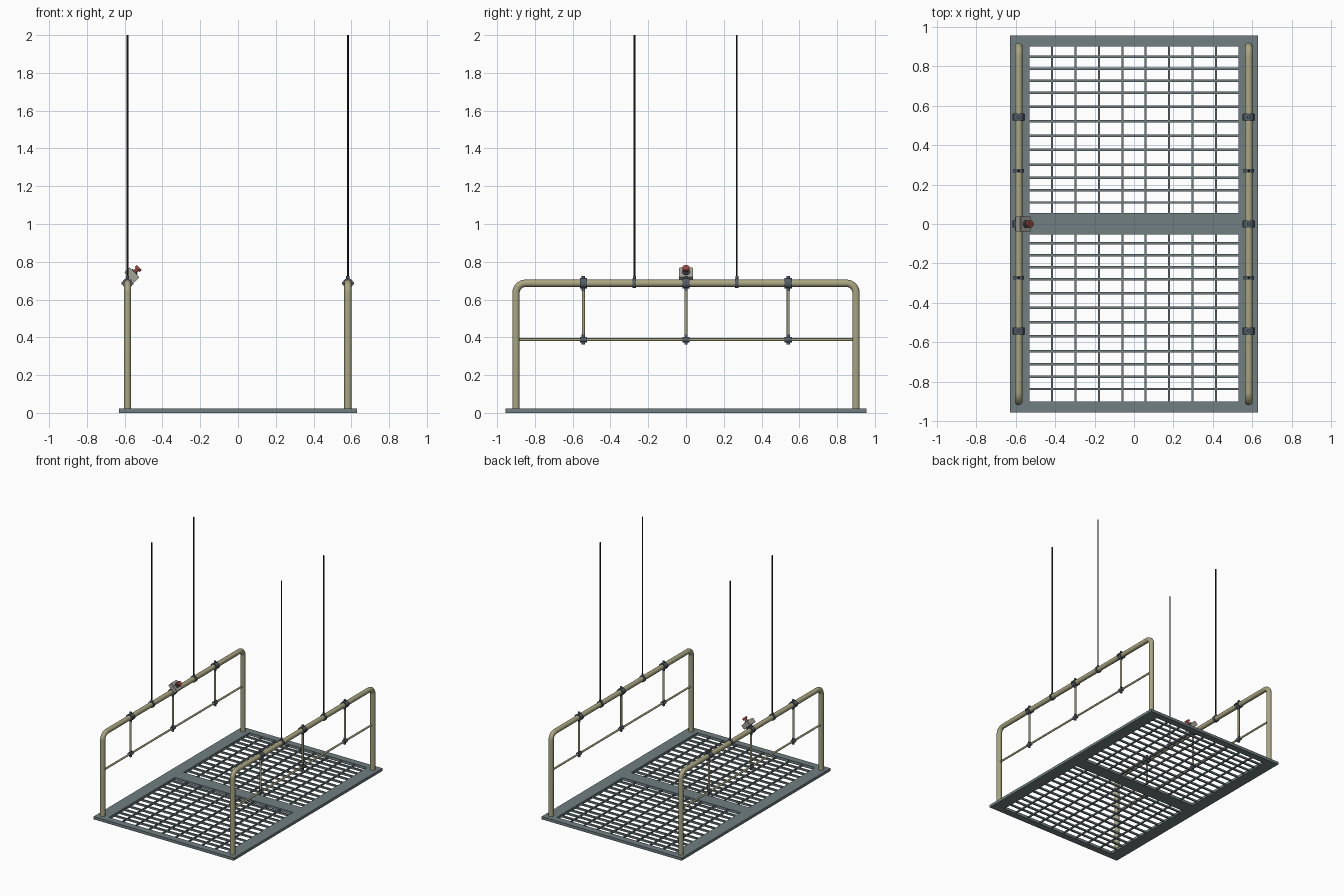
import bpy, bmesh, math
from mathutils import Vector

if "Cube" in bpy.data.objects:
    bpy.data.objects.remove(bpy.data.objects["Cube"])


def material(name, rgb):
    m = bpy.data.materials.new(name)
    m.diffuse_color = (*rgb, 1)
    m.use_nodes = True
    m.node_tree.nodes["Principled BSDF"].inputs["Base Color"].default_value = m.diffuse_color
    return m


STEEL = material("blue_grey_steel", (0.16, 0.21, 0.22))
KHAKI = material("khaki_paint", (0.40, 0.38, 0.22))
CLAMP = material("dark_steel", (0.09, 0.115, 0.14))
CABLE = material("black_cable", (0.02, 0.02, 0.022))
CREAM = material("box_grey", (0.38, 0.36, 0.31))
RED = material("button_red", (0.33, 0.06, 0.05))


def finish(name, bm, mat, smooth=True):
    bmesh.ops.recalc_face_normals(bm, faces=bm.faces)
    mesh = bpy.data.meshes.new(name)
    bm.to_mesh(mesh)
    bm.free()
    mesh.materials.append(mat)
    ob = bpy.data.objects.new(name, mesh)
    bpy.context.collection.objects.link(ob)
    if smooth:
        bpy.ops.object.select_all(action='DESELECT')
        ob.select_set(True)
        bpy.context.view_layer.objects.active = ob
        bpy.ops.object.shade_smooth_by_angle(angle=math.radians(40))
    return ob


def box(bm, centre, size):
    vs = bmesh.ops.create_cube(bm, size=1)["verts"]
    for v in vs:
        v.co = Vector(centre) + Vector(a * b for a, b in zip(v.co, size))
    return vs


def rod(name, a, b, r, mat, sides=16):
    a, b = Vector(a), Vector(b)
    bm = bmesh.new()
    bmesh.ops.create_cone(bm, cap_ends=True, segments=sides, radius1=r,
                          radius2=r, depth=(b - a).length)
    rot = (b - a).to_track_quat('Z', 'Y').to_matrix()
    for v in bm.verts:
        v.co = rot @ v.co + (a + b) / 2
    return finish(name, bm, mat)


# Floor frame with two openings
xs = [-0.63, -0.53, 0.53, 0.63]
ys = [-0.955, -0.9, -0.052, 0.056, 0.9, 0.955]
bm = bmesh.new()
grid = [[bm.verts.new((x, y, 0)) for y in ys] for x in xs]
for i in range(3):
    for j in range(5):
        if not (i == 1 and j in (1, 3)):
            bm.faces.new((grid[i][j], grid[i + 1][j], grid[i + 1][j + 1], grid[i][j + 1]))
top = bmesh.ops.extrude_face_region(bm, geom=bm.faces[:])["geom"]
bmesh.ops.translate(bm, vec=(0, 0, 0.022), verts=[g for g in top if isinstance(g, bmesh.types.BMVert)])
finish("floor_frame", bm, STEEL, False)

# Grating bars, same pattern in both openings
bm = bmesh.new()
pattern = (0.109, 0.172, 0.235, 0.301, 0.377, 0.448, 0.521, 0.595, 0.666, 0.726, 0.787, 0.848)
for y in pattern:
    for shift in (0, -0.946):
        box(bm, (0, y + shift, 0.013), (1.06, 0.012, 0.014))
finish("grating_cross_bars", bm, STEEL, False)
bm = bmesh.new()
for i in range(8):
    for y, length in ((0.478, 0.844), (-0.476, 0.848)):
        box(bm, ((i - 3.5) * 0.119, y, 0.010), (0.010, length, 0.012))
finish("grating_long_bars", bm, STEEL, False)


# Bent handrail tube
def handrail(name, x, y=0.9, z=0.686, bend=0.05, r=0.0195):
    path = [(x, -y, 0.01)]
    for sign in (-1, 1):
        for k in range(9):
            t = math.pi / 2 * k / 8
            if sign > 0:
                t = math.pi / 2 - t
            path.append((x, sign * (y - bend + bend * math.cos(t)), z - bend + bend * math.sin(t)))
    path.append((x, y, 0.01))
    bm = bmesh.new()
    rings = []
    for i, p in enumerate(path):
        d = (Vector(path[min(i + 1, len(path) - 1)]) - Vector(path[max(i - 1, 0)])).normalized()
        if i in (0, 1, len(path) - 2, len(path) - 1):
            d = Vector((0, 0, 1 if i < 2 else -1))
        side = Vector((1, 0, 0))
        up = d.cross(side)
        rings.append([bm.verts.new(Vector(p) + r * (math.cos(a) * side + math.sin(a) * up))
                      for a in (2 * math.pi * s / 20 for s in range(20))])
    for a, b in zip(rings, rings[1:]):
        for s in range(20):
            bm.faces.new((a[s], a[(s + 1) % 20], b[(s + 1) % 20], b[s]))
    bm.faces.new(rings[0])
    bm.faces.new(rings[-1])
    finish(name, bm, KHAKI)


ZT, ZM = 0.686, 0.388
for x, side in ((-0.585, "left"), (0.582, "right")):
    handrail(side + "_handrail", x)
    rod(side + "_mid_rail", (x, -0.9, ZM), (x, 0.9, ZM), 0.0075, KHAKI)
    # Uprights with their clamps and bolts
    for y in (-0.543, 0, 0.541):
        rod(side + "_upright", (x, y, ZM), (x, y, ZT), 0.008, KHAKI)
        rod(side + "_top_clamp", (x, y - 0.019, ZT), (x, y + 0.019, ZT), 0.027, CLAMP, 20)
        rod(side + "_top_bolt", (x, y, ZT - 0.04), (x, y, ZT + 0.04), 0.009, CLAMP, 12)
        bm = bmesh.new()
        box(bm, (x, y, ZT), (0.062, 0.034, 0.012))
        finish(side + "_clamp_flange", bm, CLAMP, False)
        rod(side + "_mid_clamp", (x, y - 0.019, ZM), (x, y + 0.019, ZM), 0.015, CLAMP)
        rod(side + "_mid_bolt", (x, y, ZM - 0.026), (x, y, ZM + 0.026), 0.009, CLAMP, 12)
    # Hanging cables with collars
    for y in (-0.273, 0.269):
        rod(side + "_cable", (x, y, ZT), (x, y, 2.0), 0.0048, CABLE, 12)
        rod(side + "_cable_collar", (x, y - 0.009, ZT), (x, y + 0.009, ZT), 0.026, CLAMP, 20)
        rod(side + "_cable_socket", (x, y, ZT), (x, y, ZT + 0.038), 0.008, CLAMP, 12)

# Tilted control box with stop button
n = Vector((1, 0, 1)).normalized()
c = Vector((-0.562, 0, 0.731))
bm = bmesh.new()
box(bm, (0, 0, 0), (0.076, 0.076, 0.038))
bmesh.ops.bevel(bm, geom=bm.edges[:], offset=0.003, segments=2, affect='EDGES')
ob = finish("control_box", bm, CREAM)
ob.location = c
ob.rotation_euler = (0, math.radians(45), 0)
rod("button_collar", c + n * 0.018, c + n * 0.026, 0.02, CLAMP, 20)
rod("button_stem", c + n * 0.025, c + n * 0.042, 0.011, RED)
rod("stop_button", c + n * 0.04, c + n * 0.055, 0.019, RED, 20)
